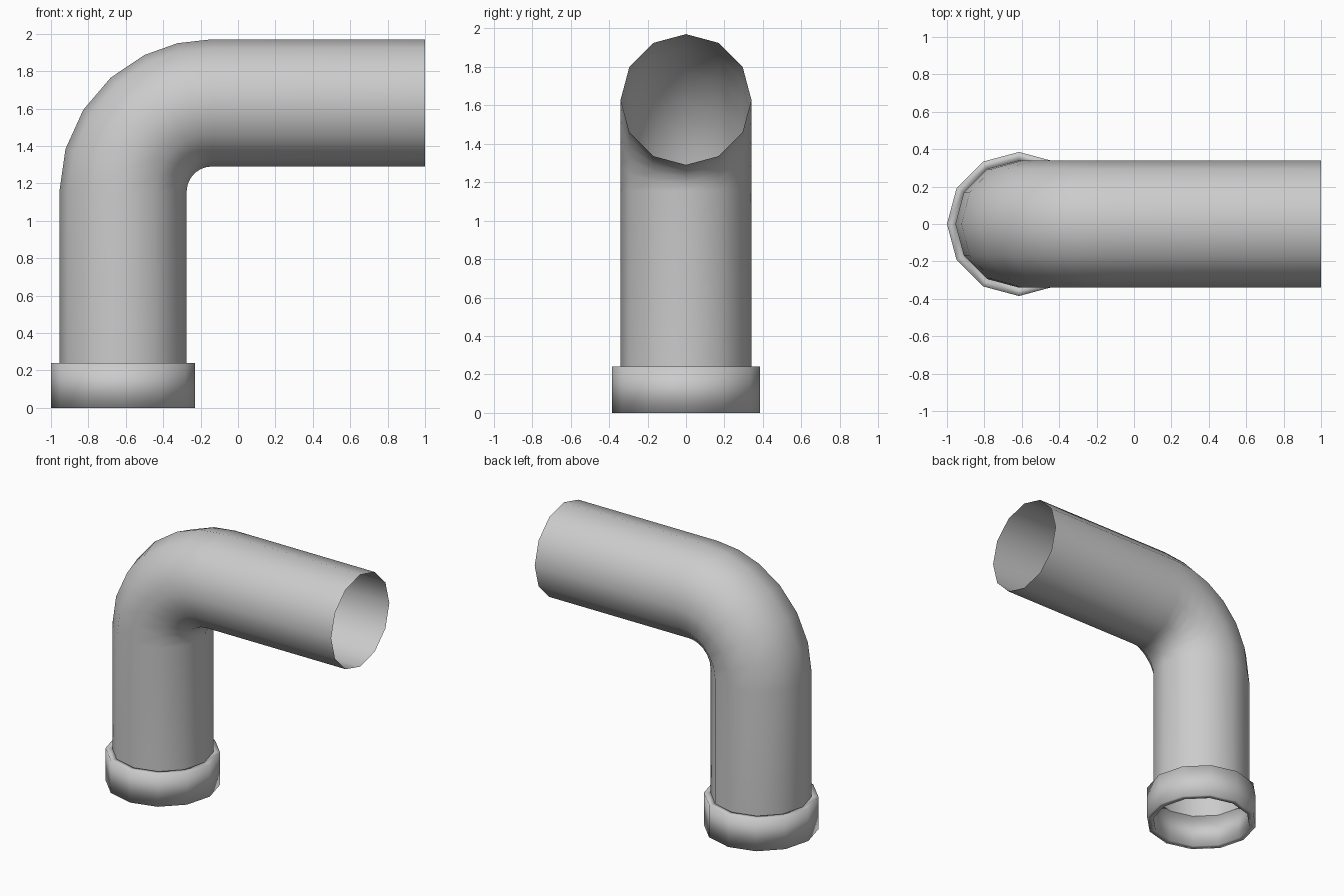
import bpy, bmesh
from math import sin, cos, pi, radians
from mathutils import Vector

if "Cube" in bpy.data.objects:
    bpy.data.objects.remove(bpy.data.objects["Cube"])

SIDES = 12
Y = Vector((0, 1, 0))


def ring(bm, centre, radial, r):
    return [bm.verts.new(centre + r * (cos(2 * pi * i / SIDES) * radial + sin(2 * pi * i / SIDES) * Y))
            for i in range(SIDES)]


def loft(name, sections, closed=False):
    """Bridge 12-sided rings given as (centre, radial direction, radius)."""
    bm = bmesh.new()
    rings = [ring(bm, *s) for s in sections]
    pairs = list(zip(rings, rings[1:]))
    if closed:
        pairs.append((rings[-1], rings[0]))
    for a, b in pairs:
        for i in range(SIDES):
            j = (i + 1) % SIDES
            f = bm.faces.new((a[j], a[i], b[i], b[j]))
            f.smooth = True
    bm.faces.ensure_lookup_table()
    if closed:
        bmesh.ops.recalc_face_normals(bm, faces=bm.faces[:])
    else:
        # open tube: make normals point away from the tube axis
        bm.normal_update()
        f = bm.faces[0]
        if f.normal.dot(f.calc_center_median() - sections[0][0]) < 0:
            bmesh.ops.reverse_faces(bm, faces=bm.faces[:])
    mesh = bpy.data.meshes.new(name)
    bm.to_mesh(mesh)
    bm.free()
    ob = bpy.data.objects.new(name, mesh)
    bpy.context.collection.objects.link(ob)
    return ob


# Elbow pipe: upright, bend, horizontal run, open at the end
R, PIPE_R = 0.475, 0.34
bend = Vector((-0.14, 0, 1.155))
axis_x = bend.x - R
left, up = Vector((-1, 0, 0)), Vector((0, 0, 1))
sections = [(Vector((axis_x, 0, 0.24)), left, PIPE_R)]
for a in map(radians, (0, 16.3, 32.5, 48.5, 63.8, 77, 90)):
    d = Vector((-cos(a), 0, sin(a)))
    sections.append((bend + R * d, d, PIPE_R))
sections.append((Vector((1, 0, bend.z + R)), up, PIPE_R))
loft("elbow_pipe", sections)

# Collar: thick ring around the foot of the pipe
profile = [(0.34, 0.24), (0.385, 0.24), (0.385, 0), (0.34, 0)]
loft("collar", [(Vector((axis_x, 0, z)), left, r) for r, z in profile], closed=True)
